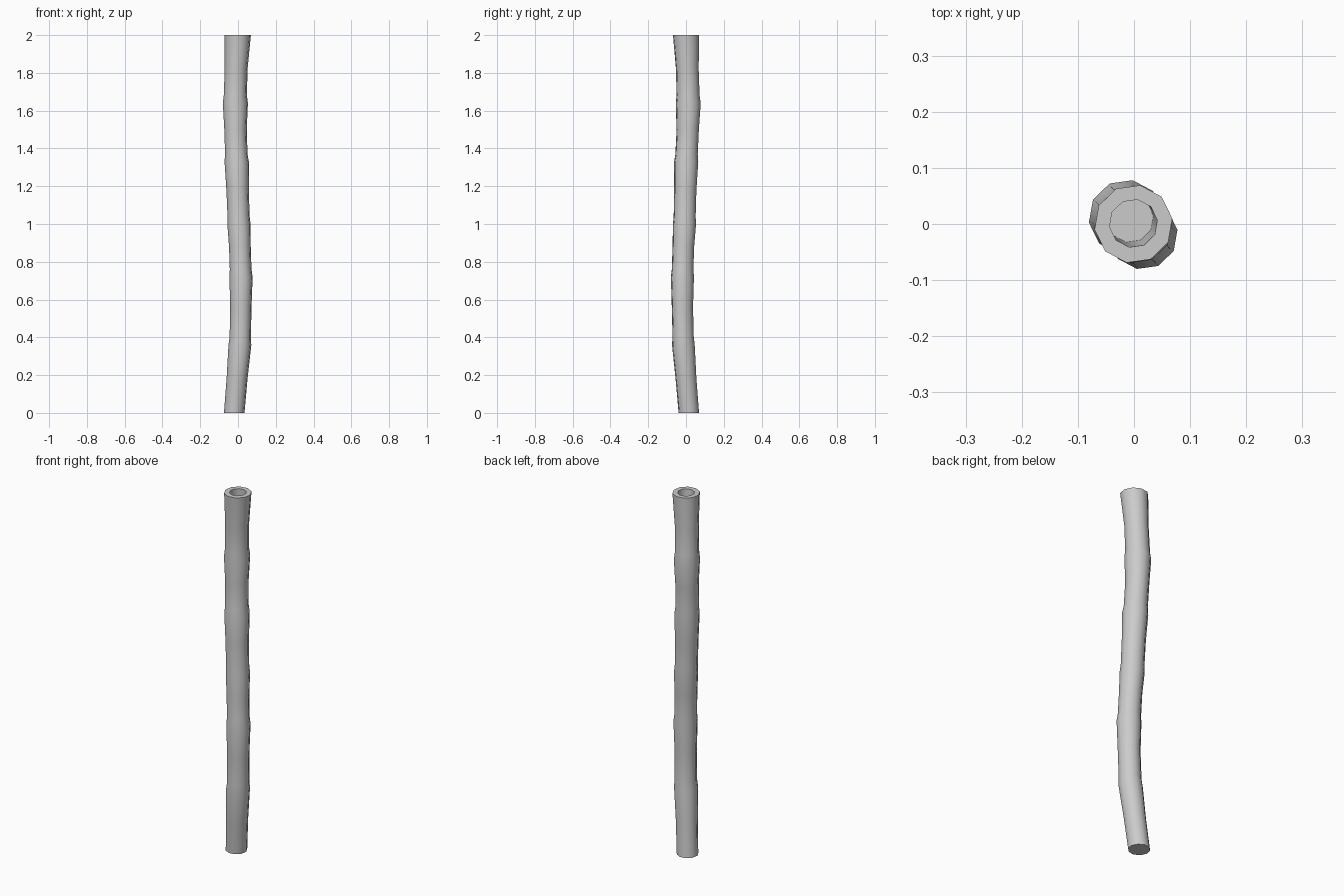
import bpy, bmesh
from math import cos, sin, radians

SIDES, TURN = 10, radians(8)

# outer rings, bottom to top: height, centre x, centre y, radius
stalk = [
    (0.00, -0.020, 0.015, 0.055), (0.18, -0.005, 0.000, 0.056),
    (0.36, 0.010, -0.014, 0.061), (0.40, 0.012, -0.015, 0.057),
    (0.56, 0.015, -0.019, 0.057), (0.72, 0.016, -0.019, 0.062),
    (0.76, 0.014, -0.018, 0.058), (0.88, 0.010, -0.014, 0.058),
    (1.00, 0.005, -0.008, 0.062), (1.04, 0.003, -0.007, 0.059),
    (1.18, -0.002, -0.004, 0.060), (1.33, -0.007, 0.001, 0.065),
    (1.37, -0.009, 0.003, 0.060), (1.50, -0.013, 0.009, 0.060),
    (1.64, -0.014, 0.012, 0.067), (1.68, -0.014, 0.011, 0.062),
    (1.82, -0.010, 0.007, 0.061), (2.00, -0.001, 0.000, 0.070),
]
# hollow in the cut top: rim, then down to the floor
hollow = [(2.00, -0.001, 0.001, 0.043), (1.80, -0.007, 0.009, 0.042)]

bm = bmesh.new()


def ring(z, x, y, r):
    angles = [TURN + radians(360 / SIDES * i) for i in range(SIDES)]
    return [bm.verts.new((x + r * cos(a), y + r * sin(a), z)) for a in angles]


rings = [ring(*row) for row in stalk + hollow]
for a, b in zip(rings, rings[1:]):
    for i in range(SIDES):
        j = (i + 1) % SIDES
        bm.faces.new((a[i], a[j], b[j], b[i]))
# bottom cap and hollow floor
bm.faces.new(rings[0][::-1])
bm.faces.new(rings[-1])

mesh = bpy.data.meshes.new("stalk")
bm.to_mesh(mesh)
bm.free()
obj = bpy.data.objects.new("stalk", mesh)
bpy.context.collection.objects.link(obj)
bpy.context.view_layer.objects.active = obj
obj.select_set(True)
bpy.ops.object.shade_smooth_by_angle(angle=radians(40))
